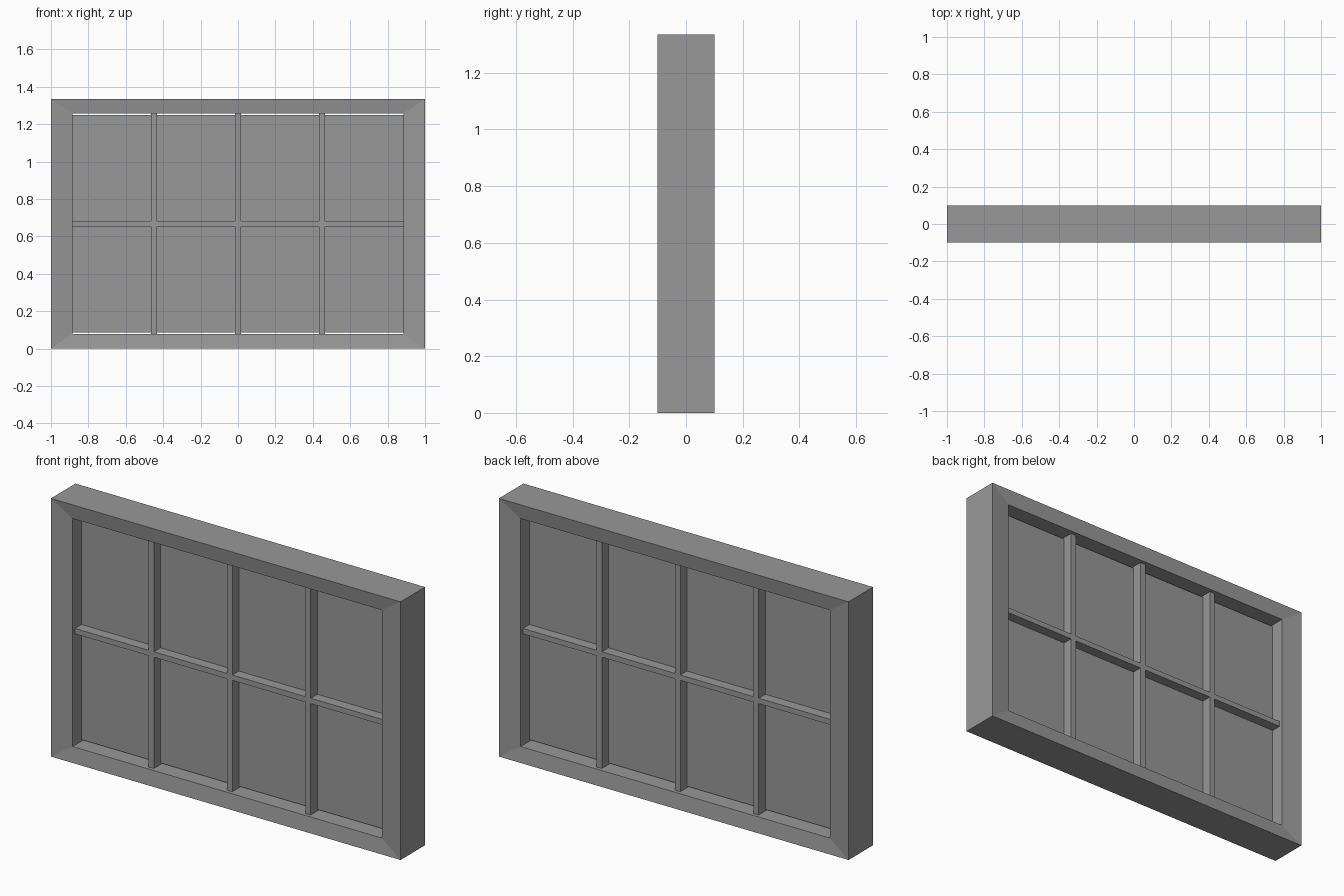
import bpy, bmesh

if "Cube" in bpy.data.objects:
    bpy.data.objects.remove(bpy.data.objects["Cube"])

H = 1.335            # total height
IX, IZ = 0.885, 0.078  # inner opening half width, inner bottom edge

# Dark grey finish shared by all parts
grey = bpy.data.materials.new("dark_grey")
grey.diffuse_color = (0.314, 0.314, 0.314, 1)
grey.use_nodes = True
grey.node_tree.nodes["Principled BSDF"].inputs["Base Color"].default_value = grey.diffuse_color


def make_object(name, bm):
    bmesh.ops.recalc_face_normals(bm, faces=bm.faces)
    mesh = bpy.data.meshes.new(name)
    bm.to_mesh(mesh)
    bm.free()
    mesh.materials.append(grey)
    obj = bpy.data.objects.new(name, mesh)
    bpy.context.collection.objects.link(obj)
    return obj


# Mitred frame: a four-sided profile swept around the rectangle,
# its front and back faces sloping slightly inwards
def frame(name):
    bm = bmesh.new()
    profile = [(0, -0.1), (0, 0.1), (1, 0.088), (1, -0.088)]
    loops = []
    for inner, y in profile:
        x = IX if inner else 1.0
        z = IZ if inner else 0.0
        corners = [(-x, z), (x, z), (x, H - z), (-x, H - z)]
        loops.append([bm.verts.new((cx, y, cz)) for cx, cz in corners])
    for i in range(4):
        a, b = loops[i], loops[(i + 1) % 4]
        for j in range(4):
            k = (j + 1) % 4
            bm.faces.new((a[j], a[k], b[k], b[j]))
    return make_object(name, bm)


# Welded lattice: chosen cells of a grid, extruded through the depth
def lattice(name, xs, zs, half_depth, keep):
    bm = bmesh.new()
    for i in range(len(xs) - 1):
        for j in range(len(zs) - 1):
            if keep(i, j):
                bm.faces.new([bm.verts.new((xs[a], -half_depth, zs[b]))
                              for a, b in ((i, j), (i + 1, j), (i + 1, j + 1), (i, j + 1))])
    bmesh.ops.remove_doubles(bm, verts=bm.verts, dist=1e-5)
    ext = bmesh.ops.extrude_face_region(bm, geom=bm.faces[:], use_keep_orig=True)
    top = [v for v in ext["geom"] if isinstance(v, bmesh.types.BMVert)]
    bmesh.ops.translate(bm, verts=top, vec=(0, 2 * half_depth, 0))
    return make_object(name, bm)


frame("window_frame")

# Glazing bars: three uprights and one crossbar
WX, WZ = 0.0155, 0.014
xs = [-IX] + [c + s for c in (-0.449, 0, 0.449) for s in (-WX, WX)] + [IX]
zs = [IZ, H / 2 - WZ, H / 2 + WZ, H - IZ]
lattice("glazing_bars", xs, zs, 0.069, lambda i, j: i % 2 == 1 or j == 1)

# Pane, leaving a narrow slit above and below
lattice("glass_pane", [-IX, IX], [0.086, H - 0.086], 0.015, lambda i, j: True)
